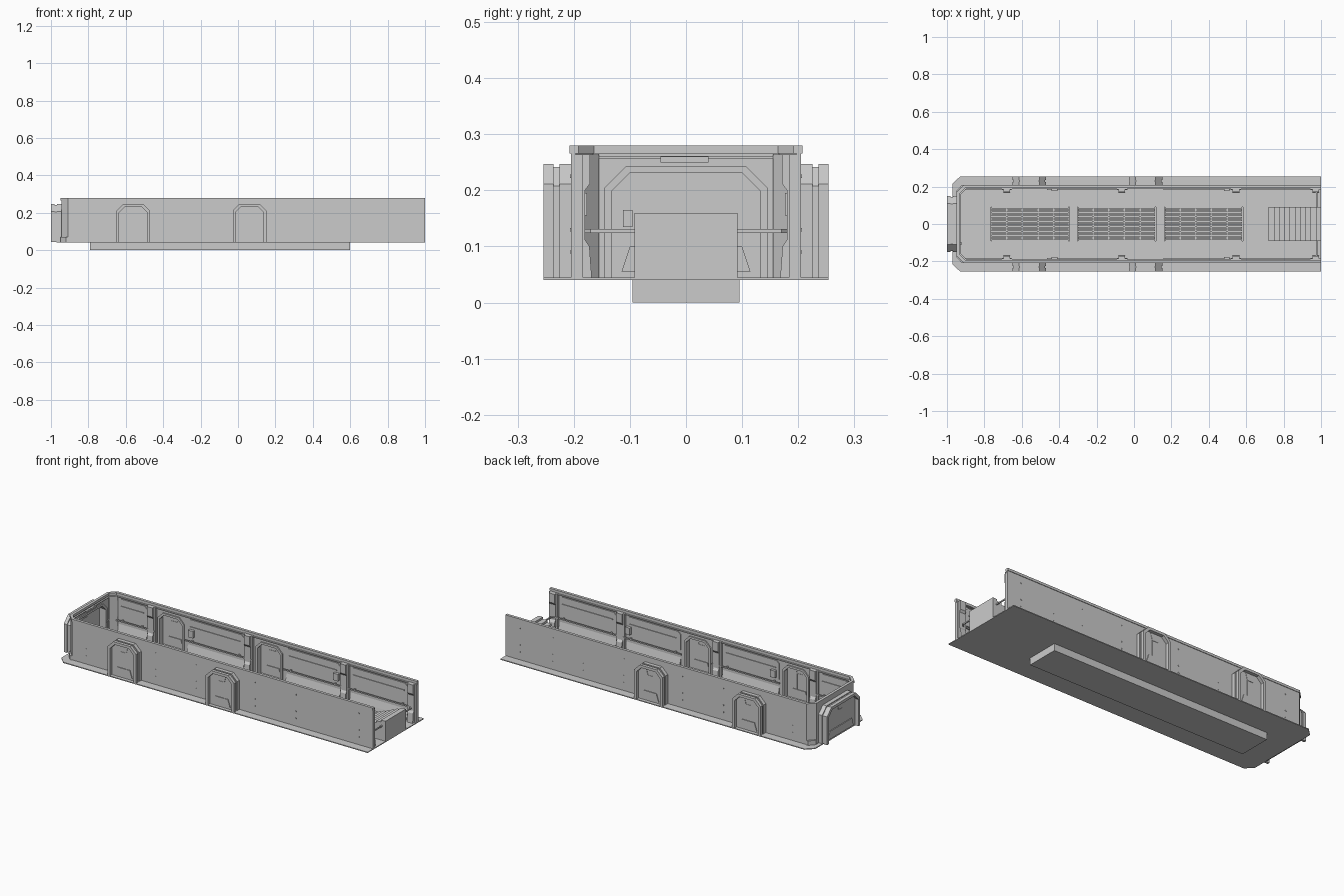
import bpy, bmesh

FLOOR, TOP = 0.045, 0.28
DOORS = (-0.56, 0.062)
PILLARS = (-0.68, -0.065, 0.545, 0.972)
BAYS = ((-0.895, -0.712), (-0.455, -0.097), (0.17, 0.513), (0.577, 0.94))
GRATES = (-0.765, -0.303, 0.162)


def part(name, prisms):
    """One object from prisms (outline, axis, start, end); outline is in the other two axes."""
    bm = bmesh.new()
    for pts, axis, a, b in prisms:
        def place(p, d):
            return {'x': (d, p[0], p[1]), 'y': (p[0], d, p[1]), 'z': (p[0], p[1], d)}[axis]
        lo = [bm.verts.new(place(p, a)) for p in pts]
        hi = [bm.verts.new(place(p, b)) for p in pts]
        n = len(pts)
        bm.faces.new(lo)
        bm.faces.new(hi[::-1])
        for i in range(n):
            j = (i + 1) % n
            bm.faces.new((lo[i], hi[i], hi[j], lo[j]))
    bmesh.ops.recalc_face_normals(bm, faces=bm.faces)
    me = bpy.data.meshes.new(name)
    bm.to_mesh(me)
    bm.free()
    ob = bpy.data.objects.new(name, me)
    bpy.context.collection.objects.link(ob)
    return ob


def box(x0, x1, y0, y1, z0, z1):
    return ([(x0, y0), (x1, y0), (x1, y1), (x0, y1)], 'z', z0, z1)


def arch(c, w, z1, ch, z0=FLOOR):
    return [(c - w, z0), (c - w, z1 - ch), (c - w + ch, z1),
            (c + w - ch, z1), (c + w, z1 - ch), (c + w, z0)]


def arch_ring(c, w, z1, ch, t):
    return arch(c, w, z1, ch) + arch(c, w - t, z1 - t, ch - 0.4 * t)[::-1]


def plan(d, x1=1.0):
    """U-shaped wall line, moved inward by d, with cut corners at the closed end."""
    y, x, k = 0.205 - d, -0.945 + d, 0.036 - 0.586 * d
    return [(x1, -y), (x + k, -y), (x, -y + k), (x, y - k), (x + k, y), (x1, y)]


def plan_ring(d0, d1):
    return plan(d0) + plan(d1)[::-1]


# floor with an opening over the service pit
part("floor", [
    ([(-0.79, -0.254), (-0.79, 0.254), (-0.93, 0.254), (-0.97, 0.215),
      (-0.97, -0.215), (-0.93, -0.254)], 'z', 0.04, FLOOR),
    box(0.6, 1, -0.254, 0.254, 0.04, FLOOR),
    box(-0.79, 0.6, 0.095, 0.254, 0.04, FLOOR),
    box(-0.79, 0.6, -0.254, -0.095, 0.04, FLOOR)])
part("service_pit", [
    box(-0.79, 0.6, -0.095, 0.095, 0, 0.004),
    box(-0.79, 0.6, -0.095, -0.091, 0.004, 0.04),
    box(-0.79, 0.6, 0.091, 0.095, 0.004, 0.04),
    box(-0.79, -0.786, -0.091, 0.091, 0.004, 0.04),
    box(0.596, 0.6, -0.091, 0.091, 0.004, 0.04)])

# floor gratings: three blocks of five slatted columns
bars = [box(a, b, -0.095, 0.095, 0.038, FLOOR) for a, b in
        ((-0.79, -0.765), (-0.345, -0.303), (0.117, 0.162), (0.582, 0.6))]
for g in GRATES:
    for c in range(5):
        x = g + c * 0.084
        if c:
            bars.append(box(x - 0.004, x + 0.004, -0.095, 0.095, 0.037, 0.043))
        for r in range(14):
            y = -0.0884 + r * 0.0136
            bars.append(box(x + 0.004, x + 0.08, y - 0.0045, y + 0.0045, 0.038, 0.043))
part("floor_gratings", bars)

# outer wall, cut open at each doorway
wall = part("wall_shell", [(plan_ring(0, 0.008), 'z', FLOOR, TOP)])
cutters = [part("door_cutter", [(arch(d, 0.074, 0.232, 0.028, 0.03), 'y', s * 0.17, s * 0.23)])
           for d in DOORS for s in (1, -1)]
cutters.append(part("end_door_cutter", [(arch(0, 0.134, 0.232, 0.034, 0.03), 'x', -0.96, -0.92)]))
for c in cutters:
    c.hide_render = True
    c.hide_viewport = False
    c.display_type = 'WIRE'
    m = wall.modifiers.new("doorway", 'BOOLEAN')
    m.operation, m.object, m.solver = 'DIFFERENCE', c, 'EXACT'

part("top_rim", [(plan_ring(-0.003, 0.013), 'z', 0.266, TOP)])
part("rim_trim", [(plan_ring(0.008, 0.017), 'z', 0.257, 0.261)])


def door_set(tag, axis, c, w, ch, near, far, s):
    """Alcove frame: two flanges with a groove between, plus the recessed door panel."""
    def d(t):
        return s * (near + (far - near) * t)
    part(tag + "_frame", [
        (arch_ring(c, w, 0.247, ch, 0.015), axis, d(0), d(0.45)),
        (arch_ring(c, w - 0.005, 0.242, ch - 0.002, 0.01), axis, d(0.45), d(0.65)),
        (arch_ring(c, w, 0.247, ch, 0.015), axis, d(0.65), d(1))])
    low = [(c - w + 0.035, 0.055), (c - w + 0.05, 0.1), (c + w - 0.05, 0.1), (c + w - 0.035, 0.055)]
    iw = w - 0.015
    part(tag + "_panel", [
        (arch(c, iw, 0.232, ch - 0.006), axis, d(0.5), d(0.62)),
        (low, axis, d(0.42), d(0.7)),
        ([(c + 0.014, 0.1), (c + 0.014, 0.19), (c + 0.024, 0.23),
          (c + 0.027, 0.23), (c + 0.017, 0.19), (c + 0.017, 0.1)], axis, d(0.46), d(0.66)),
        ([(c - 0.02, 0.189), (c + 0.014, 0.189), (c + 0.014, 0.192), (c - 0.02, 0.192)],
         axis, d(0.46), d(0.66))])


for s, side in ((1, "back"), (-1, "front")):
    for i, dx in enumerate(DOORS):
        door_set(f"{side}_door_{i + 1}", 'y', dx, 0.09, 0.036, 0.203, 0.2536, s)
        # raised trim around the doorway inside the room
        part(f"{side}_door_trim_{i + 1}",
             [(arch_ring(dx, 0.084, 0.242, 0.033, 0.012), 'y', s * 0.19, s * 0.204)])

    # pillars with a wider head and flared foot
    prof = [(0.2, FLOOR), (0.168, FLOOR), (0.172, 0.1), (0.18, 0.112), (0.18, 0.2),
            (0.171, 0.212), (0.171, 0.264), (0.2, 0.264)]
    part(f"{side}_pillars", [p for x in PILLARS for p in (
        ([(s * y, z) for y, z in prof], 'x', x - 0.018, x + 0.018),
        ([(s * y, z) for y, z in ((0.2, FLOOR), (0.184, FLOOR), (0.184, 0.264), (0.2, 0.264))],
         'x', x - 0.027, x + 0.027))])

    # bay panels: upper board with cut corners, inset strip and sloped skirting
    panels = []
    for a, b in BAYS:
        k = 0.016
        panels.append(([(a, 0.145), (b, 0.145), (b, 0.236), (b - k, 0.25), (a + k, 0.25), (a, 0.236)],
                       'y', s * 0.192, s * 0.199))
        panels.append(box(a + 0.02, b - 0.02, s * 0.188, s * 0.193, 0.205, 0.211))
        panels.append(([(s * 0.199, FLOOR), (s * 0.183, FLOOR), (s * 0.187, 0.065), (s * 0.199, 0.11)],
                       'x', a, b))
    part(f"{side}_bay_panels", panels)

    # handrail runs; the last one turns in to the stair
    run = [box(-0.9, -0.655, s * 0.181, s * 0.187, 0.124, 0.131),
           box(-0.465, -0.035, s * 0.181, s * 0.187, 0.124, 0.131)]
    run.append(([(0.158, s * 0.187), (0.962, s * 0.187), (0.98, s * 0.17), (0.98, s * 0.09),
                 (0.974, s * 0.09), (0.974, s * 0.167), (0.96, s * 0.181), (0.158, s * 0.181)],
                'z', 0.124, 0.131))
    run.append(box(-0.934, -0.928, s * 0.137, s * 0.175, 0.124, 0.131))
    for a, b in BAYS:
        run += [box(x - 0.004, x + 0.004, s * 0.184, s * 0.2, 0.122, 0.133) for x in (a + 0.03, b - 0.03)]
    part(f"{side}_handrail", run)

    # wall bolts, corner posts and small wall boxes
    part(f"{side}_bolts", [box(x - 0.003, x + 0.003, s * 0.204, s * 0.2065, z - 0.003, z + 0.003)
                           for x in (-0.82, -0.38, -0.12, 0.25, 0.51, 0.7, 0.91)
                           for z in (0.09, 0.13, 0.225)])
    part(f"{side}_corner_post", [
        ([(-0.935, s * 0.165), (-0.905, s * 0.195), (-0.893, s * 0.19), (-0.928, s * 0.155)],
         'z', FLOOR, 0.264),
        ([(-0.948, s * 0.165), (-0.948, s * 0.178), (-0.92, s * 0.209), (-0.908, s * 0.209)],
         'z', FLOOR, 0.07)])
    part(f"{side}_wall_boxes", [box(x, x + 0.03, s * 0.176, s * 0.193, 0.155, 0.195)
                                for x in (-0.44, 0.48)])

# end doorway with sign box above
door_set("end_door", 'x', 0, 0.15, 0.04, 0.943, 1.0, -1)
part("end_door_trim", [(arch_ring(0, 0.145, 0.243, 0.038, 0.012), 'x', -0.945, -0.93)])
part("end_sign_box", [box(-0.937, -0.925, -0.045, 0.04, 0.25, 0.26)])
part("end_control_box", [box(-0.935, -0.922, -0.112, -0.095, 0.135, 0.165)])

# stair rising to the open end
steps, n = [(1.0, FLOOR), (0.72, FLOOR)], 10
for i in range(n):
    z = FLOOR + (i + 1) * 0.0115
    steps += [(0.72 + i * 0.028, z), (0.72 + (i + 1) * 0.028, z)]
part("stair", [(steps, 'y', -0.092, 0.092)])
